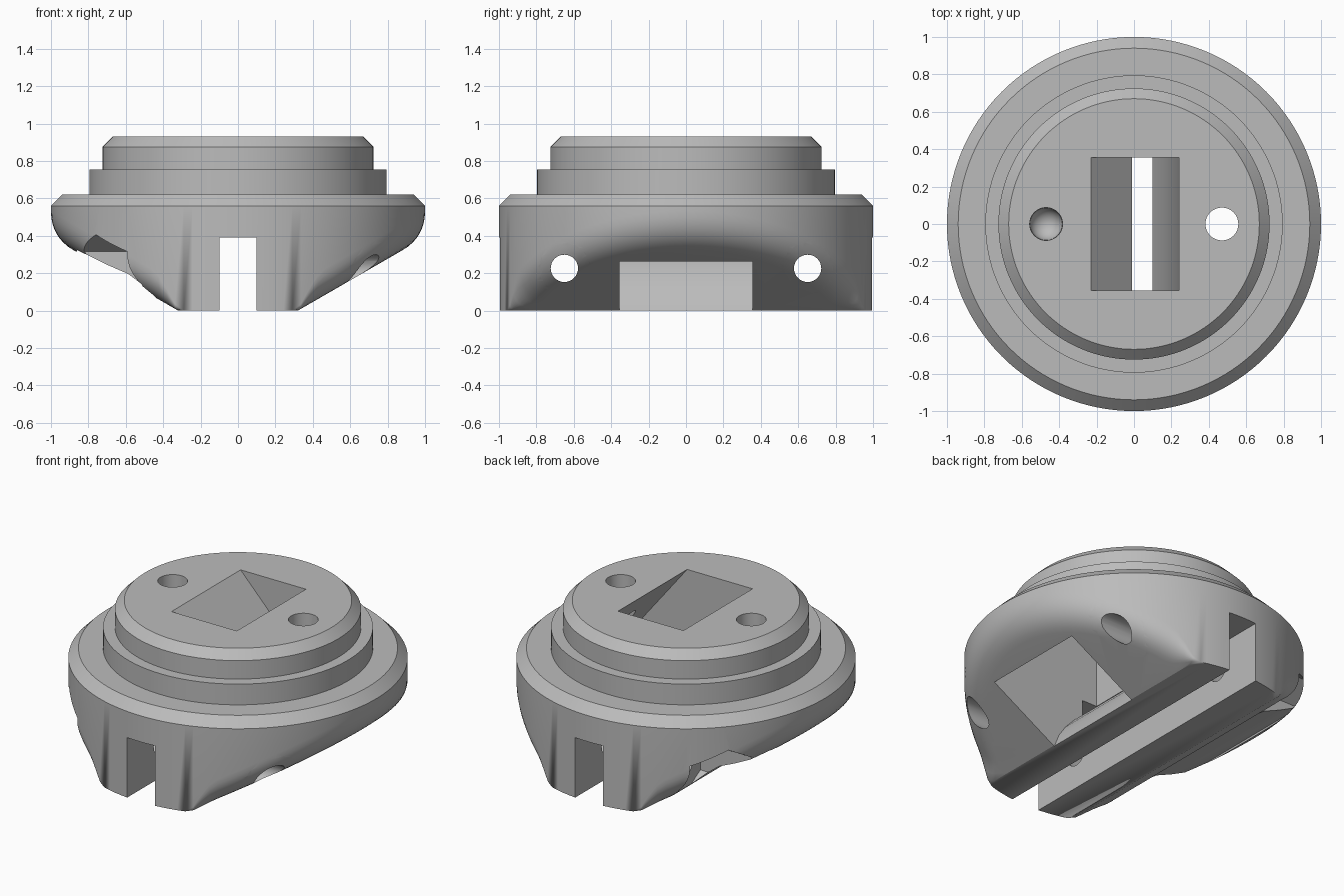
import bpy, bmesh, math
from mathutils import Vector, Matrix

cube = bpy.data.objects.get("Cube")
if cube:
    bpy.data.objects.remove(cube, do_unlink=True)

grey = bpy.data.materials.new("light_grey")
grey.use_nodes = True
grey.diffuse_color = (0.5, 0.5, 0.5, 1)
grey.node_tree.nodes["Principled BSDF"].inputs["Base Color"].default_value = (0.5, 0.5, 0.5, 1)

SEGS = 128
FLAT = 0.32       # half width of the flat base
SLOPE = 0.577     # rise of the two angled undersides
TOP_PROFILE = [(1, 0.56), (0.94, 0.62), (0.795, 0.62), (0.795, 0.755),
               (0.725, 0.755), (0.725, 0.875), (0.67, 0.93)]


def finish(bm, name):
    bmesh.ops.recalc_face_normals(bm, faces=bm.faces)
    mesh = bpy.data.meshes.new(name)
    bm.to_mesh(mesh)
    bm.free()
    obj = bpy.data.objects.new(name, mesh)
    bpy.context.collection.objects.link(obj)
    mesh.materials.append(grey)
    return obj


def column(angle):
    """Outline from the base, up the angled underside and rounded rim, to the top."""
    c, s = math.cos(angle), math.sin(angle)
    start = min(FLAT / max(abs(c), 1e-6), 1)
    rise = SLOPE * abs(c)
    edge = Vector((1, rise * (1 - start)))
    reach = min(0.14, 0.5 * (1 - start))
    low = edge - Vector((1, rise)).normalized() * reach
    high = edge + Vector((0, reach))
    rz = [Vector((start, 0))]
    for i in range(9):
        t = i / 8
        rz.append(low * (1 - t) ** 2 + edge * 2 * t * (1 - t) + high * t * t)
    rz += [Vector(p) for p in TOP_PROFILE]
    return [(r * c, r * s, z) for r, z in rz]


def make_body():
    bm = bmesh.new()
    cols = [[bm.verts.new(p) for p in column(math.tau * k / SEGS)] for k in range(SEGS)]
    for k in range(SEGS):
        a, b = cols[k], cols[(k + 1) % SEGS]
        for i in range(len(a) - 1):
            bm.faces.new((a[i], b[i], b[i + 1], a[i + 1]))
    bm.faces.new([c[0] for c in cols])
    bm.faces.new([c[-1] for c in cols])
    bmesh.ops.remove_doubles(bm, verts=bm.verts, dist=1e-4)
    return finish(bm, "plane_body")


def prism(name, outline, half):
    """Side outline in x and z, extended evenly to both sides in y."""
    bm = bmesh.new()
    face = bm.faces.new([bm.verts.new((x, -half, z)) for x, z in outline])
    out = bmesh.ops.extrude_face_region(bm, geom=[face])
    verts = [v for v in out["geom"] if isinstance(v, bmesh.types.BMVert)]
    bmesh.ops.translate(bm, verts=verts, vec=(0, 2 * half, 0))
    return finish(bm, name)


def rod(name, radius, start, end, sides=32):
    start, end = Vector(start), Vector(end)
    axis = end - start
    bm = bmesh.new()
    # the first corner points up on rods laid along x
    spin = Matrix.Rotation(math.pi / 2, 4, "Z") if sides == 6 else Matrix()
    turn = Matrix.Rotation(math.pi / 2, 4, "Y") if abs(axis.x) > 0.01 else Matrix()
    if sides == 6:
        spin = Matrix()
    bmesh.ops.create_cone(bm, cap_ends=True, segments=sides, radius1=radius,
                          radius2=radius, depth=axis.length)
    if sides == 6:
        # put a corner on local x, which becomes z after turning
        first = next(iter(bm.verts)).co
        spin = Matrix.Rotation(-math.atan2(first.y, first.x), 4, "Z")
    bm.transform(Matrix.Translation((start + end) / 2) @ turn @ spin)
    return finish(bm, name)


def ball(name, radius, centre):
    bm = bmesh.new()
    bmesh.ops.create_uvsphere(bm, u_segments=32, v_segments=16, radius=radius)
    bm.transform(Matrix.Translation(centre))
    return finish(bm, name)


body = make_body()
cutters = []

# guide slot across the base
cutters.append(prism("slot_cutter", [(-0.1, -0.2), (0.1, -0.2), (0.1, 0.39), (-0.1, 0.39)], 1.3))

# chip mouth, running from the top down to the angled underside
cutters.append(prism("mouth_cutter", [
    (-0.23, 1.1), (-0.23, 0.93), (-0.01, 0.70), (-0.01, 0.3), (0.1, 0.28), (0.16, 0.235),
    (0.23, 0.16), (0.28, 0.085), (0.318, -0.01), (0.32, -0.1), (0.9, -0.1), (0.9, 0.108),
    (0.24, 0.93), (0.24, 1.1)], 0.355))

# shallow finger relief on the nut side
cutters.append(prism("relief_cutter", [
    (-0.9, 0.2), (-0.86, 0.324), (-0.7, 0.245), (-0.585, 0.195), (-0.5, 0.13), (-0.42, 0.05)], 0.8))

# cross bolts with round recesses on one side and hexagonal ones on the other
for side, y in (("front", -0.65), ("back", 0.65)):
    z = 0.226
    cutters.append(rod(side + "_bolt_cutter", 0.073, (-1.2, y, z), (1.2, y, z)))
    cutters.append(rod(side + "_head_cutter", 0.135, (0.47, y, z), (1.2, y, z), 48))
    cutters.append(rod(side + "_nut_cutter", 0.18, (-1.2, y, z), (-0.45, y, z), 6))

# upright holes, one through and one with a round bottom
cutters.append(rod("through_hole_cutter", 0.088, (0.47, 0, -0.2), (0.47, 0, 1.2)))
cutters.append(rod("blind_hole_cutter", 0.088, (-0.47, 0, 0.74), (-0.47, 0, 1.2)))
cutters.append(ball("blind_hole_end_cutter", 0.087, (-0.47, 0, 0.742)))

for cutter in cutters:
    cutter.hide_render = True
    cutter.hide_viewport = True
    mod = body.modifiers.new(cutter.name, "BOOLEAN")
    mod.operation = "DIFFERENCE"
    mod.solver = "EXACT"
    mod.object = cutter

# bake the cuts, then drop the helpers
bpy.context.view_layer.update()
graph = bpy.context.evaluated_depsgraph_get()
result = bpy.data.meshes.new_from_object(body.evaluated_get(graph))
body.modifiers.clear()
body.data = result
for cutter in cutters:
    bpy.data.objects.remove(cutter, do_unlink=True)

bpy.ops.object.select_all(action="DESELECT")
body.select_set(True)
bpy.context.view_layer.objects.active = body
bpy.ops.object.shade_smooth_by_angle(angle=math.radians(25))
